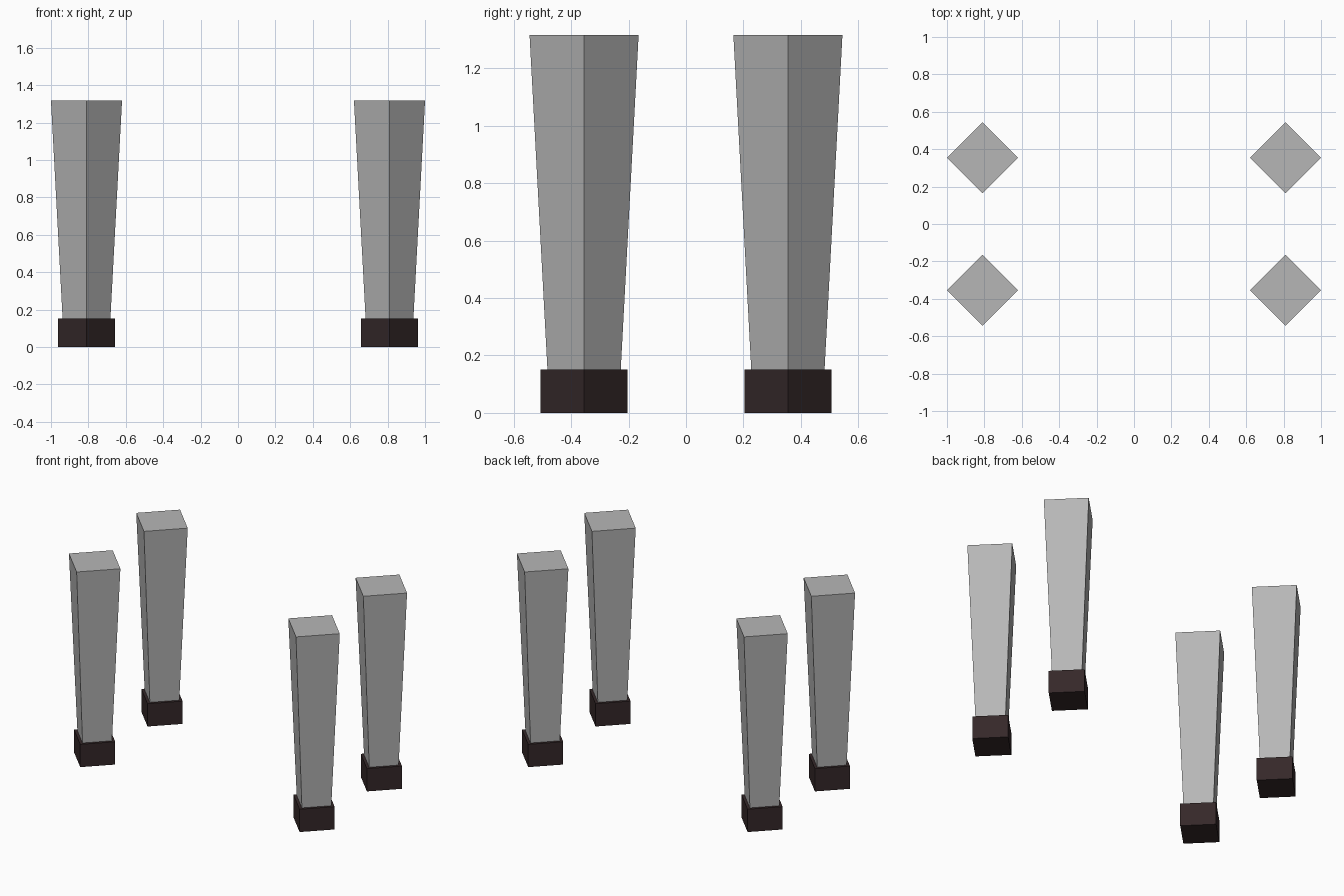
import bpy
import math

if "Cube" in bpy.data.objects:
    bpy.data.objects.remove(bpy.data.objects["Cube"])


def material(name, color):
    mat = bpy.data.materials.new(name)
    mat.diffuse_color = (*color, 1.0)
    mat.use_nodes = True
    mat.node_tree.nodes["Principled BSDF"].inputs["Base Color"].default_value = mat.diffuse_color
    return mat


GREY = material("leg grey", (0.47, 0.47, 0.47))
DARK = material("dark brown", (0.035, 0.021, 0.022))


def post(name, x, y, z0, z1, r0, r1, mat):
    """Four-sided tapered post, corners pointing along x and y."""
    bpy.ops.mesh.primitive_cone_add(vertices=4, radius1=r0, radius2=r1,
                                    depth=z1 - z0, location=(x, y, (z0 + z1) / 2))
    obj = bpy.context.object
    obj.name = name
    obj.data.materials.append(mat)


for sy, row in ((-1, "front"), (1, "back")):
    for sx, side in ((-1, "left"), (1, "right")):
        x, y = 0.81 * sx, 0.355 * sy
        # Tapered leg, sunk slightly into its foot
        post(f"{row}_{side}_leg", x, y, 0.12, 1.317, 0.126, 0.19, GREY)
        # Square foot block
        post(f"{row}_{side}_foot", x, y, 0.0, 0.152, 0.152, 0.152, DARK)
